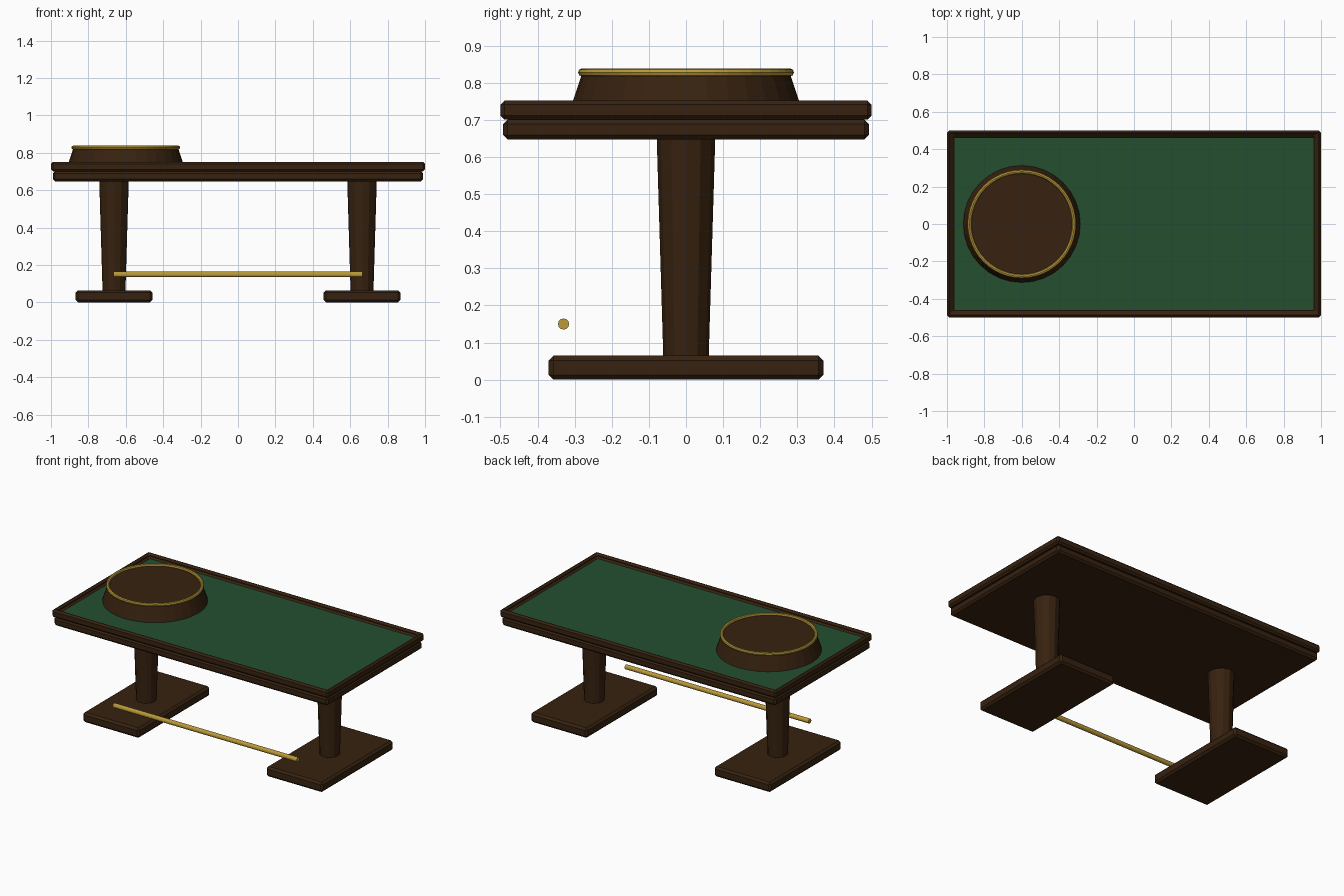
import bpy, bmesh, math
from mathutils import Matrix

if "Cube" in bpy.data.objects:
    bpy.data.objects.remove(bpy.data.objects["Cube"])


def material(name, rgb):
    m = bpy.data.materials.new(name)
    m.diffuse_color = (*rgb, 1)
    m.use_nodes = True
    m.node_tree.nodes["Principled BSDF"].inputs["Base Color"].default_value = m.diffuse_color
    return m


WOOD = material("dark wood", (0.038, 0.016, 0.005))
FELT = material("green felt", (0.017, 0.078, 0.030))
BRASS = material("brass", (0.50, 0.32, 0.04))


def finish(name, bm, mat, loc, bevel=0):
    mesh = bpy.data.meshes.new(name)
    bm.to_mesh(mesh)
    bm.free()
    mesh.materials.append(mat)
    ob = bpy.data.objects.new(name, mesh)
    ob.location = loc
    bpy.context.collection.objects.link(ob)
    if bevel:
        mod = ob.modifiers.new("Bevel", 'BEVEL')
        mod.width = bevel
        mod.segments = 1
    return ob


def box(name, size, loc, mat, bevel=0, inset=None):
    bm = bmesh.new()
    bmesh.ops.create_cube(bm, size=1, matrix=Matrix.Diagonal((*size, 1)))
    if inset:  # recess the top face to leave a raised border
        bm.normal_update()
        top = max(bm.faces, key=lambda f: f.calc_center_median().z)
        bmesh.ops.inset_region(bm, faces=[top], thickness=inset[0])
        bmesh.ops.inset_region(bm, faces=[top], thickness=0.0005)
        bmesh.ops.translate(bm, verts=top.verts, vec=(0, 0, -inset[1]))
    return finish(name, bm, mat, loc, bevel)


def cone(name, r1, r2, depth, loc, mat, sides, rot=Matrix()):
    bm = bmesh.new()
    bmesh.ops.create_cone(bm, cap_ends=True, segments=sides, radius1=r1,
                          radius2=r2, depth=depth, matrix=rot)
    return finish(name, bm, mat, loc)


# Table top: lower slab, raised rail border, felt
box("table_slab", (1.98, 0.985, 0.054), (0, 0, 0.674), WOOD, 0.012)
box("rail_border", (2.0, 1.0, 0.051), (0, 0, 0.7265), WOOD, 0.011, (0.036, 0.027))
box("felt_surface", (1.922, 0.922, 0.005), (0, 0, 0.7245), FELT)

# Wheel bowl with brass rim
cone("wheel_bowl", 0.315, 0.28, 0.104, (-0.6, 0, 0.773), WOOD, 32)
bpy.ops.mesh.primitive_torus_add(major_segments=48, minor_segments=8,
                                 major_radius=0.28, minor_radius=0.011,
                                 location=(-0.6, 0, 0.828))
rim = bpy.context.object
rim.name = "bowl_rim"
rim.data.materials.append(BRASS)

# Pedestal legs and feet
for side, s in (("left", -1), ("right", 1)):
    cone(side + "_leg", 0.061, 0.079, 0.60, (s * 0.663, 0, 0.355), WOOD, 12)
    box(side + "_foot", (0.41, 0.74, 0.065), (s * 0.663, 0, 0.0325), WOOD, 0.013)

# Brass foot rail
cone("foot_rail", 0.015, 0.015, 1.33, (0, -0.33, 0.15), BRASS, 12,
     Matrix.Rotation(math.pi / 2, 4, 'Y'))
